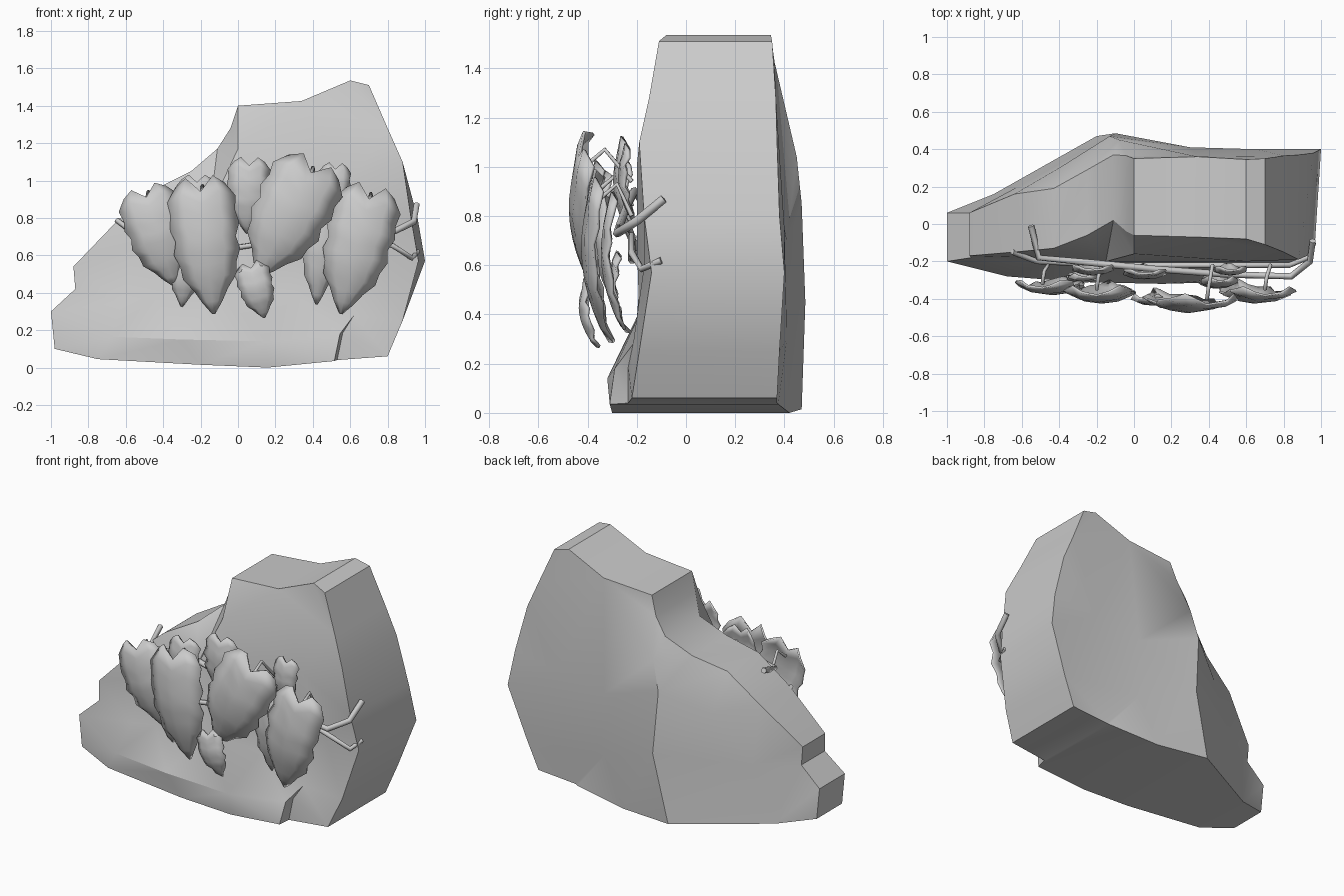
import bpy, math
from mathutils import Vector
from mathutils.geometry import delaunay_2d_cdt

if "Cube" in bpy.data.objects:
    bpy.data.objects.remove(bpy.data.objects["Cube"])


def make(name, verts, faces, angle=30):
    me = bpy.data.meshes.new(name)
    me.from_pydata(verts, [], faces)
    me.validate()
    me.shade_smooth()
    me.set_sharp_from_angle(angle=math.radians(angle))
    ob = bpy.data.objects.new(name, me)
    bpy.context.collection.objects.link(ob)
    return ob


# rock outline: x, z, front y, back y
outline = [
    (-1.0, .30, -.20, .06), (-.87, .42, -.18, .06), (-.88, .54, -.17, .06),
    (-.64, .79, -.15, .16), (-.43, .96, -.13, .19), (-.25, 1.05, -.06, .29),
    (-.11, 1.17, .02, .37), (-.04, 1.28, -.04, .365), (0, 1.40, -.06, .35),
    (.34, 1.425, -.07, .36), (.60, 1.535, -.08, .345), (.70, 1.51, -.11, .35),
    (.80, 1.28, -.15, .365), (.88, 1.10, -.19, .37), (.96, .80, -.17, .38),
    (1.0, .57, -.14, .40), (.88, .25, -.19, .38), (.80, .06, -.22, .37),
    (.53, .04, -.235, .37), (.515, .035, -.31, .375), (.16, .0, -.30, .42),
    (-.20, .015, -.30, .47), (-.75, .045, -.26, .16), (-.98, .10, -.20, .06)]
# inner points of both broad faces: x, z, y
front_in = [
    (-.62, .35, -.20), (-.45, .38, -.20), (-.10, .41, -.19), (.30, .40, -.19),
    (.62, .28, -.215), (.56, .185, -.235), (.545, .18, -.29), (.15, .14, -.32),
    (-.30, .15, -.31), (-.68, .165, -.28), (-.55, .65, -.18), (-.15, .85, -.20),
    (.0, 1.17, -.16), (.60, 1.0, -.20), (.30, .7, -.20), (.75, .6, -.17)]
back_in = [
    (-.62, .40, .20), (-.40, .72, .30), (-.13, .85, .47), (-.10, .45, .485),
    (-.08, 1.04, .45), (.30, .70, .41), (.65, .75, .40), (.30, .30, .41)]

# rock: two triangulated faces joined by a side band
n = len(outline)
verts, faces = [], []


def broad_face(inner, col, front, creases):
    pts = [(o[0] - (.035 if front and o[0] > .9 else 0), o[1], o[col]) for o in outline] + inner
    start = len(verts)
    verts.extend((x, y, z) for x, z, y in pts)
    res = delaunay_2d_cdt([Vector((p[0], p[1])) for p in pts], creases,
                          [list(range(n))[::-1]], 1, 1e-5)
    for f in res[2]:
        ids = [start + res[3][i][0] for i in f]
        faces.append(ids if front else ids[::-1])


# creases: ledge top, ledge front edge, step at its right end, upper right
chains = [[0, n, n + 1, n + 2, n + 3, n + 4], [23, n + 9, n + 8, n + 7, n + 6, 19],
          [n + 4, n + 5, 18], [n + 5, n + 6], [n + 12, n + 13, 13], [n + 12, 7]]
broad_face(front_in, 2, True, [e for c in chains for e in zip(c, c[1:])])
b = len(verts)
broad_face(back_in, 3, False, [])
for i in range(n):
    j = (i + 1) % n
    faces.append((i, j, b + j, b + i))
make("rock", verts, faces, 28)

# heart-shaped leaves: base x, z / tip x, z / half width / y of base / bulge
leaves = [
    (-.49, .91, -.34, .44, .165, -.28, .095), (-.20, .94, -.13, .29, .185, -.31, .11),
    (.39, 1.04, .11, .49, .21, -.36, .11), (.70, .90, .55, .29, .185, -.31, .11),
    (.06, 1.08, .05, .72, .115, -.22, .07), (-.22, .99, -.22, .66, .11, -.20, .07),
    (.52, 1.06, .50, .78, .085, -.21, .06), (.46, .84, .42, .34, .10, -.25, .09),
    (.07, .53, .14, .27, .095, -.36, .07), (-.27, .62, -.30, .33, .08, -.24, .07)]
widths = [.70, .98, .92, 1.0, .86, .95, .80, .76, .48, .28, .03]
cols = [-1, -.55, 0, .55, 1]
lift = [.05, .12, 0, .12, .05]


def leaf(idx, bx, bz, tx, tz, w, y, bulge):
    axis = Vector((tx - bx, tz - bz))
    side = Vector((-axis.y, axis.x)).normalized()
    m = len(widths) - 1
    vs, fs = [], []
    for r, wd in enumerate(widths):
        t = r / m
        for c, s in enumerate(cols):
            # lobes rise beside the stalk
            a = t - lift[c] * (1 - t) ** 3
            p = Vector((bx, bz)) + axis * a + side * (s * wd * w)
            fold = .05 * s * s * (w / .19) * min(1, wd + .2)
            wave = .008 * math.sin(r * 2.4 + idx) * abs(s)
            arch = math.sin(math.pi * min(1, .2 + t * .8)) ** .8 if r < m else 0
            vs.append((p.x, y - bulge * arch + fold + wave, p.y))
    k = len(cols)
    for r in range(m):
        for c in range(k - 1):
            i = r * k + c
            fs.append((i, i + 1, i + k + 1, i + k))
    ob = make(f"leaf_{idx + 1}", vs, fs, 40)
    mod = ob.modifiers.new("thickness", 'SOLIDIFY')
    mod.thickness = .012
    mod.offset = 0


for i, l in enumerate(leaves):
    leaf(i, *l)


# vine stems and leaf stalks
def stem(name, pts, r):
    cu = bpy.data.curves.new(name, 'CURVE')
    cu.dimensions = '3D'
    cu.bevel_depth = r
    cu.bevel_resolution = 1
    cu.use_fill_caps = True
    sp = cu.splines.new('POLY')
    sp.points.add(len(pts) - 1)
    for p, co in zip(sp.points, pts):
        p.co = (*co, 1)
    bpy.context.collection.objects.link(bpy.data.objects.new(name, cu))


stem("vine_upper", [(-.55, -.01, .92), (-.51, -.18, .86), (-.2, -.21, .90), (.1, -.24, .84),
                    (.5, -.27, .76), (.84, -.28, .73), (.94, -.20, .78), (.955, -.09, .87)], .018)
stem("vine_lower", [(-.65, -.15, .79), (-.52, -.2, .69), (-.15, -.22, .62), (.25, -.22, .68),
                    (.6, -.22, .72), (.83, -.22, .65), (.93, -.18, .585), (.96, -.10, .62)], .015)
for i, l in enumerate(leaves[:4]):
    bx, bz, y = l[0], l[1], l[5]
    stem(f"stalk_{i + 1}", [(bx, y - .04, bz - .03), (bx + .01, y + .03, bz + .03),
                            (bx + .03, -.22, bz - .10)], .01)
